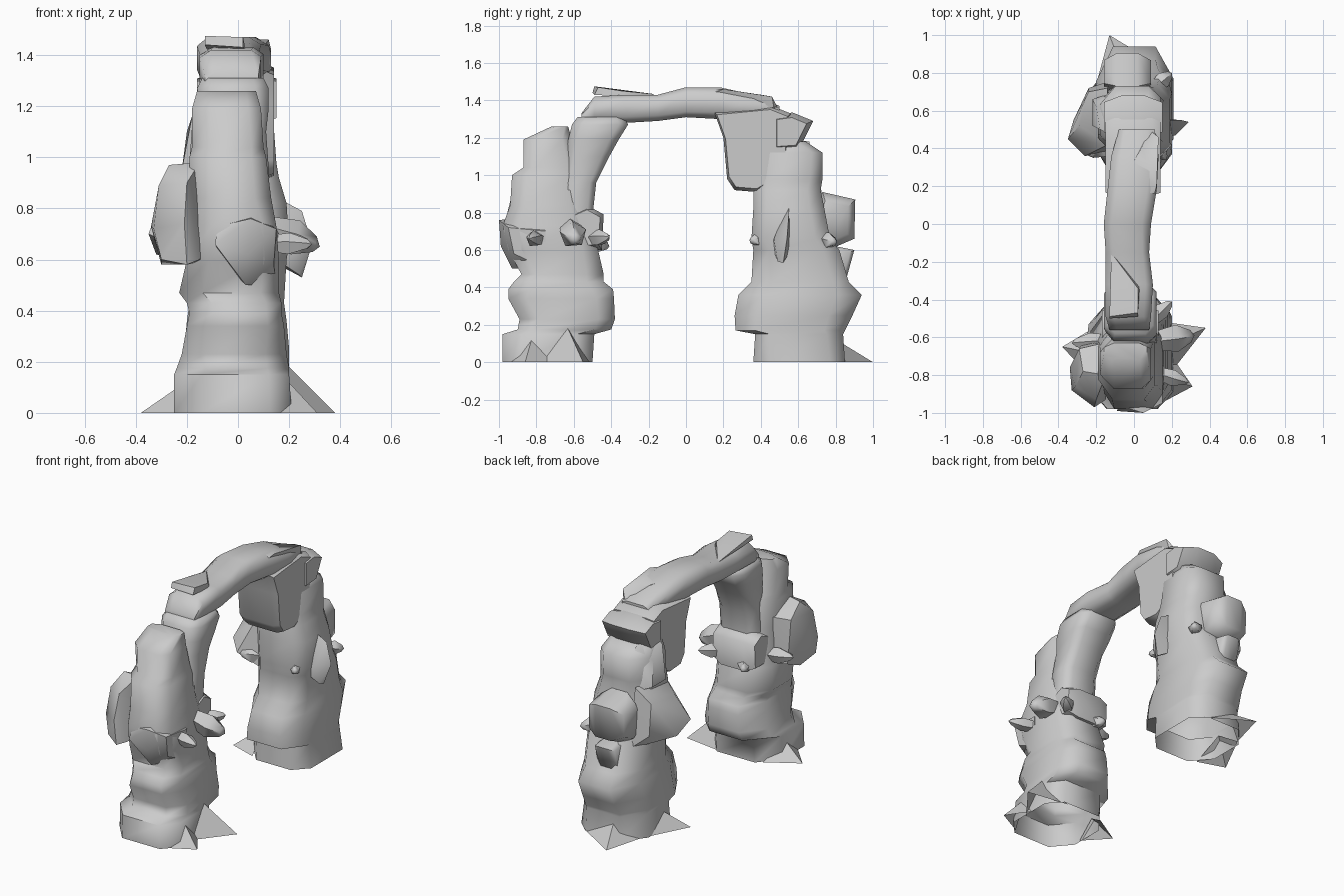
import bpy, bmesh, math, random
from mathutils import Vector

random.seed(11)
stone = bpy.data.materials.new("pale_grey_stone")
stone.diffuse_color = (0.6, 0.6, 0.6, 1)


def finish(name, bm, angle=50):
    bmesh.ops.recalc_face_normals(bm, faces=bm.faces)
    # Leave the underside open where a part rests on the ground
    ground = [f for f in bm.faces if all(v.co.z < .001 for v in f.verts)]
    bmesh.ops.delete(bm, geom=ground, context='FACES')
    me = bpy.data.meshes.new(name)
    bm.to_mesh(me)
    bm.free()
    me.materials.append(stone)
    ob = bpy.data.objects.new(name, me)
    bpy.context.collection.objects.link(ob)
    bpy.ops.object.select_all(action='DESELECT')
    bpy.context.view_layer.objects.active = ob
    ob.select_set(True)
    bpy.ops.object.shade_smooth_by_angle(angle=math.radians(angle))
    return ob


def loft(name, rings, angle=62):
    bm = bmesh.new()
    loops = [[bm.verts.new(p) for p in r] for r in rings]
    n = len(loops[0])
    for a, b in zip(loops, loops[1:]):
        for i in range(n):
            j = (i + 1) % n
            bm.faces.new((a[i], a[j], b[j], b[i]))
    bm.faces.new(loops[0])
    bm.faces.new(loops[-1])
    return finish(name, bm, angle)


def section(lo_a, hi_a, lo_b, hi_b, rough, left=.68):
    """Chamfered rectangle with slightly uneven corners; left sets the low-side chamfer."""
    ca, cb = (lo_a + hi_a) / 2, (lo_b + hi_b) / 2
    ra, rb = (hi_a - lo_a) / 2, (hi_b - lo_b) / 2
    base = [(1, -.68), (1, .68), (.7, 1), (-left, 1), (-1, left - .05), (-1, .05 - left), (-left, -1), (.7, -1)]
    pts = []
    for u, v in base:
        u *= 1 - rough * random.random() * (abs(u) < 1)
        v *= 1 - rough * random.random() * (abs(v) < 1)
        pts.append((ca + u * ra, cb + v * rb))
    return pts


def column(name, rows, rough=.15, left=.55):
    """rows: z, x low, x high, y low, y high"""
    loft(name, [[(x, y, z) for x, y in section(x0, x1, y0, y1, rough, left)]
                for z, x0, x1, y0, y1 in rows])


def slab(name, outline, x0, x1, shrink=.78, edge=.22):
    """Side outline in (y, z) given thickness along x with worn ends."""
    cy = sum(p[0] for p in outline) / len(outline)
    cz = sum(p[1] for p in outline) / len(outline)
    w = x1 - x0
    loft(name, [[(x, cy + (y - cy) * s, cz + (z - cz) * s) for y, z in outline]
                for x, s in ((x0, shrink), (x0 + edge * w, 1), (x1 - edge * w, 1), (x1, shrink))])


def hull(name, pts, angle=48):
    bm = bmesh.new()
    for p in pts:
        bm.verts.new(p)
    res = bmesh.ops.convex_hull(bm, input=bm.verts)
    junk = {v for v in res["geom_interior"] + res["geom_unused"] if isinstance(v, bmesh.types.BMVert)}
    bmesh.ops.delete(bm, geom=list(junk), context='VERTS')
    return finish(name, bm, angle)


def crystal(name, base, tip, radius):
    """Stubby faceted shard pointing from base to tip."""
    b, t = Vector(base), Vector(tip)
    q = (t - b).to_track_quat('Z', 'Y')
    pts = [t]
    for f, r in ((0, .7), (.55, 1), (.9, .45)):
        for i in range(5):
            a = i * math.tau / 5 + .4
            pts.append(b.lerp(t, f) + q @ Vector((math.cos(a) * r * radius, math.sin(a) * r * radius, 0)))
    hull(name, pts)


# Front pillar, stacked worn layers with an overhanging foot
column("front_pillar", [
    (0, -.25, .21, -.98, -.50), (.15, -.25, .20, -.98, -.49), (.175, -.24, .20, -.90, -.40),
    (.23, -.22, .19, -.89, -.38), (.34, -.20, .18, -.95, -.385), (.39, -.19, .17, -.95, -.39),
    (.43, -.20, .17, -.92, -.44), (.47, -.23, .16, -.88, -.44), (.60, -.20, .16, -.95, -.47),
    (.73, -.19, .15, -.98, -.50), (.84, -.19, .13, -.94, -.53), (1.00, -.19, .11, -.93, -.55),
    (1.04, -.18, .10, -.87, -.57), (1.19, -.18, .09, -.87, -.61), (1.26, -.16, .07, -.72, -.63)])

# Back pillar with a foot block towards the opening and a heel behind
column("back_pillar", [
    (0, -.23, .21, .36, .85), (.15, -.22, .20, .37, .84), (.17, -.22, .20, .265, .85),
    (.25, -.21, .20, .26, .89), (.36, -.20, .19, .28, .94), (.43, -.19, .18, .35, .87),
    (.60, -.19, .19, .36, .82), (.66, -.19, .20, .35, .77), (.82, -.19, .19, .36, .74),
    (.92, -.19, .16, .36, .72), (.98, -.19, .15, .37, .73), (1.12, -.18, .14, .38, .73),
    (1.18, -.15, .12, .40, .64)])

# Curved arm rising from the front pillar to the span
column("front_arm", [
    (.58, -.14, .12, -.68, -.48), (.78, -.14, .12, -.68, -.50), (.96, -.13, .12, -.66, -.48),
    (1.10, -.13, .11, -.64, -.41), (1.19, -.15, .12, -.63, -.36), (1.27, -.16, .12, -.61, -.31),
    (1.31, -.14, .10, -.58, -.33)], .1, .68)

# Span: sections running along y
span = [(-.56, -.13, .08, 1.29, 1.33), (-.49, -.15, .09, 1.28, 1.42), (-.32, -.15, .10, 1.28, 1.43),
        (-.15, -.15, .08, 1.29, 1.43), (0, -.16, .09, 1.31, 1.47), (.18, -.14, .12, 1.30, 1.47),
        (.36, -.12, .13, 1.30, 1.43), (.50, -.08, .11, 1.30, 1.37)]
loft("arch_span", [[(x, y, z) for x, z in section(x0, x1, z0, z1, .15)] for y, x0, x1, z0, z1 in span])

# Thin caps lying on the span
hull("front_cap", [(-.13, -.50, 1.44), (.02, -.49, 1.43), (.03, -.33, 1.42), (-.12, -.15, 1.42),
                   (-.13, -.49, 1.475), (.02, -.47, 1.47), (.02, -.34, 1.45), (-.10, -.18, 1.435)])
hull("back_cap", [(.0, .08, 1.46), (.12, .20, 1.46), (.13, .46, 1.42), (.08, .50, 1.34),
                  (.04, .40, 1.43), (.12, .47, 1.36), (.09, .10, 1.42), (-.02, .3, 1.44)])

# Shoulder of the back pillar carrying the span
slab("back_shoulder", [(.15, 1.34), (.20, 1.20), (.22, .98), (.26, .92), (.38, .91), (.54, 1.0),
                       (.56, 1.33), (.46, 1.37)], -.15, .14, .92, .15)
slab("shoulder_back_block", [(.46, 1.12), (.60, 1.13), (.68, 1.29), (.57, 1.335), (.46, 1.32)], -.16, .15, .72, .3)

# Boulders stuck to the pillars
hull("front_left_boulder", [(-.30, -.90, .60), (-.20, -.96, .58), (-.28, -.64, .62), (-.34, -.76, .73),
                            (-.33, -.88, .72), (-.31, -.86, .89), (-.29, -.66, .90), (-.27, -.78, .97),
                            (-.21, -.97, .74), (-.20, -.93, .90), (-.15, -.80, .98), (-.12, -.62, .60),
                            (-.12, -.62, .90), (-.30, -.74, .58), (-.15, -.93, .6)])
hull("front_nose_boulder", [(-.08, -.96, .73), (-.09, -.99, .66), (.05, -1.0, .76), (.15, -.95, .72),
                            (.14, -.92, .58), (.04, -.99, .62), (.03, -.93, .50), (-.05, -.80, .58),
                            (.16, -.75, .70), (.06, -.8, .78), (.15, -.75, .5)])
slab("front_inner_boulder", [(-.60, .60), (-.45, .60), (-.44, .79), (-.53, .84), (-.62, .80)], -.17, .13)
slab("back_rear_boulder", [(.69, .64), (.76, .60), (.90, .66), (.905, .87), (.73, .91), (.68, .8)], -.16, .09, .7, .28)
slab("back_rear_ledge", [(.70, .42), (.85, .42), (.90, .60), (.80, .62), (.70, .63)], -.10, .04)
hull("back_left_boulder", [(-.35, .45, .70), (-.32, .55, .62), (-.24, .72, .66), (-.24, .70, .86), (-.29, .52, .86),
                           (-.26, .36, .66), (-.12, .38, .60), (-.12, .76, .56), (-.14, .72, .95), (-.14, .42, .92)])
# Slanted slab above it on the left of the back pillar
hull("back_left_upper_slab", [(-.22, .52, .95), (-.22, .66, .95), (-.20, .62, 1.10), (-.18, .50, 1.16),
                              (-.10, .46, .9), (-.10, .70, .9), (-.10, .66, 1.18), (-.10, .46, 1.2)])

# Fin on the right of the back pillar
hull("back_right_fin", [(.12, .46, .62), (.12, .56, .60), (.12, .55, .86), (.29, .54, .66), (.24, .49, .54),
                        (.25, .55, .79), (.22, .47, .66), (.25, .52, .53)])

# Small crystals around the pillars
for i, (base, tip, r) in enumerate([
        ((.10, -.62, .72), (.32, -.59, .65), .075), ((.10, -.78, .66), (.29, -.84, .66), .045),
        ((.08, -.52, .66), (.20, -.41, .67), .045), ((-.12, -.62, .66), (-.33, -.63, .68), .05),
        ((-.06, -.54, .64), (-.12, -.41, .62), .045), ((.10, .44, .66), (.17, .34, .65), .04),
        ((.10, .72, .66), (.20, .80, .64), .045), ((-.10, .44, .65), (-.24, .36, .66), .05)]):
    crystal("crystal_%d" % (i + 1), base, tip, r)

# Pointed skirts spreading over the ground: tip, foot points, height on the pillar
for i, (tip, a, b, top) in enumerate([
        ((.38, -.55), (.10, -.51), (.20, -.78), (.18, -.64, .20)),
        ((.31, -.86), (.14, -.95), (.20, -.70), (.18, -.82, .14)),
        ((-.38, -.65), (-.18, -.53), (-.24, -.80), (-.235, -.68, .10)),
        ((-.13, 1.0), (-.20, .74), (.15, .83), (-.06, .82, .11)),
        ((-.35, .45), (-.17, .39), (-.20, .74), (-.20, .56, .12))]):
    bm = bmesh.new()
    t, p, q, h = [bm.verts.new(c) for c in ((*tip, 0), (*a, 0), (*b, 0), top)]
    bm.faces.new((p, t, h))
    bm.faces.new((t, q, h))
    finish("ground_skirt_%d" % (i + 1), bm)
